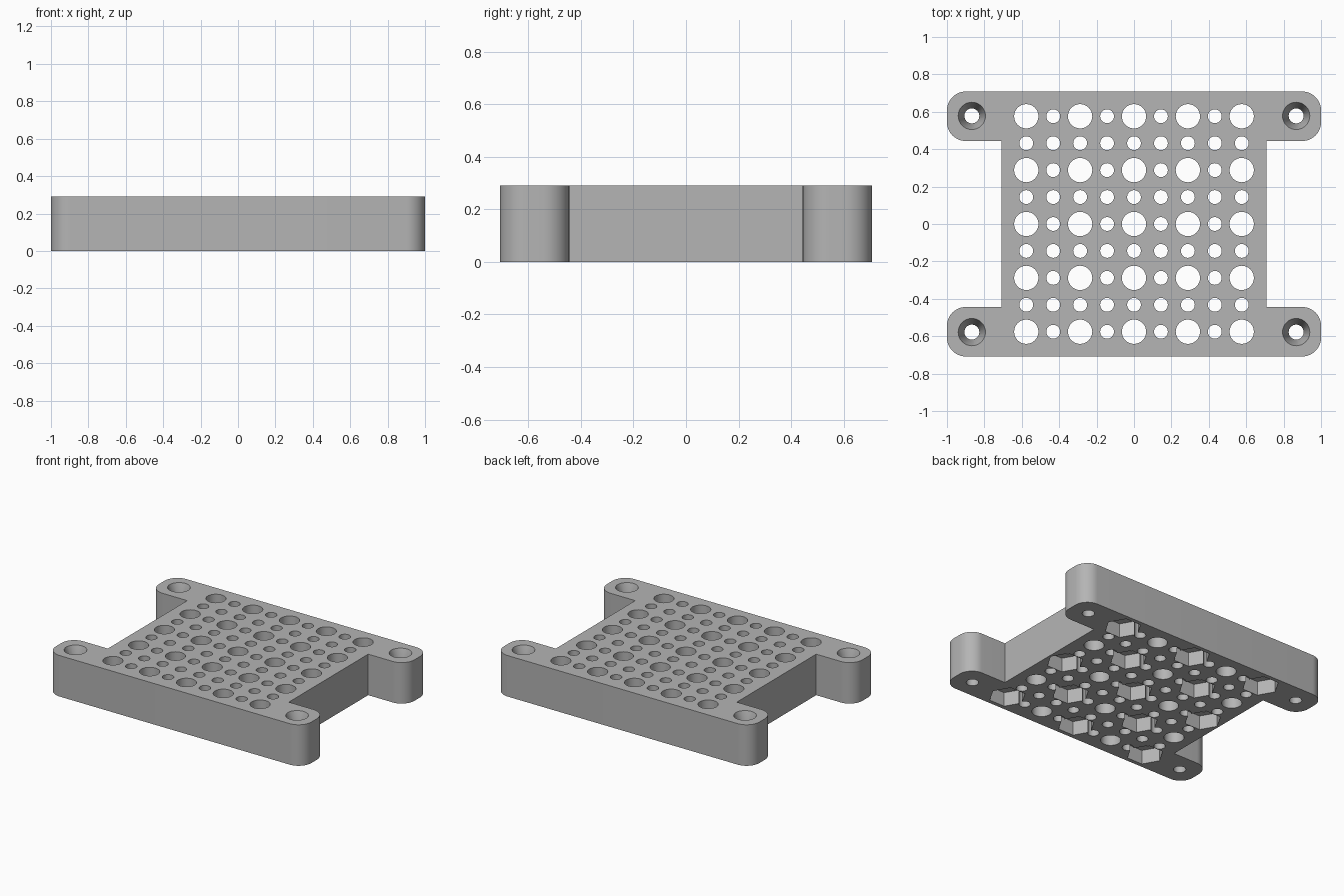
import bpy, bmesh, math
from mathutils import Matrix

cube = bpy.data.objects.get("Cube")
if cube:
    bpy.data.objects.remove(cube, do_unlink=True)

H = 0.29          # plate thickness
PITCH = 0.144     # hole grid step
SIGNS = [(sx, sy) for sx in (-1, 1) for sy in (-1, 1)]
EARS = [(sx * 0.867, sy * 0.578) for sx, sy in SIGNS]

grey = bpy.data.materials.new("matte grey")
grey.use_nodes = True
colour = (0.46, 0.46, 0.46, 1)
grey.diffuse_color = colour
grey.node_tree.nodes["Principled BSDF"].inputs["Base Color"].default_value = colour


def make_object(name, bm):
    bmesh.ops.recalc_face_normals(bm, faces=bm.faces[:])
    mesh = bpy.data.meshes.new(name)
    bm.to_mesh(mesh)
    bm.free()
    mesh.materials.append(grey)
    obj = bpy.data.objects.new(name, mesh)
    bpy.context.collection.objects.link(obj)
    return obj


def add_cone(bm, x, y, z0, z1, r0, r1, sides):
    bmesh.ops.create_cone(bm, cap_ends=True, segments=sides, radius1=r0, radius2=r1,
                          depth=z1 - z0, matrix=Matrix.Translation((x, y, (z0 + z1) / 2)))


def ear_points(sx, sy, r=0.1, steps=12):
    """Outline of one mounting ear, from the notch to the long edge."""
    pts = [(0.708, 0.444)]
    for cy, start in ((0.444 + r, -90), (0.708 - r, 0)):
        for i in range(steps + 1):
            a = math.radians(start + 90 * i / steps)
            pts.append((1 - r + r * math.cos(a), cy + r * math.sin(a)))
    return [(sx * x, sy * y) for x, y in pts]


# Plate with four rounded ears
outline = (ear_points(1, 1) + ear_points(-1, 1)[::-1]
           + ear_points(-1, -1) + ear_points(1, -1)[::-1])
bm = bmesh.new()
base = bm.faces.new([bm.verts.new((x, y, 0)) for x, y in outline])
top = bmesh.ops.extrude_face_region(bm, geom=[base])["geom"]
bmesh.ops.translate(bm, vec=(0, 0, H), verts=[v for v in top if isinstance(v, bmesh.types.BMVert)])
plate = make_object("mounting_plate", bm)

# Cutters: round through holes, hexagonal nut pockets and countersinks
holes, pockets = bmesh.new(), bmesh.new()
for i in range(-4, 5):
    for j in range(-4, 5):
        x, y = i * PITCH, j * PITCH
        large = i % 2 == 0 and j % 2 == 0
        r = 0.065 if large else 0.037
        add_cone(holes, x, y, -0.05, H + 0.05, r, r, 32 if large else 24)
        if large and (i + j) % 4 == 0:
            add_cone(pockets, x, y, -0.05, 0.1, 0.12, 0.12, 6)
            # Turn each hexagon so its corners point along x
            pockets.verts.ensure_lookup_table()
            bmesh.ops.rotate(pockets, cent=(x, y, 0), verts=pockets.verts[-12:],
                             matrix=Matrix.Rotation(math.radians(30), 3, "Z"))
for x, y in EARS:
    add_cone(holes, x, y, -0.05, H + 0.05, 0.04, 0.04, 32)
    add_cone(pockets, x, y, H - 0.12, H + 0.02, 0.0334, 0.0796, 32)

bpy.context.view_layer.objects.active = plate
for name, bm in (("hole_cutter", holes), ("pocket_cutter", pockets)):
    cutter = make_object(name, bm)
    cutter.hide_render = True
    mod = plate.modifiers.new(name, "BOOLEAN")
    mod.operation = "DIFFERENCE"
    mod.solver = "EXACT"
    mod.object = cutter
    bpy.ops.object.modifier_apply(modifier=mod.name)
    bpy.data.objects.remove(cutter, do_unlink=True)

# Smooth round walls, crisp rims
bpy.ops.object.select_all(action="DESELECT")
plate.select_set(True)
bpy.ops.object.shade_smooth_by_angle(angle=math.radians(30))
